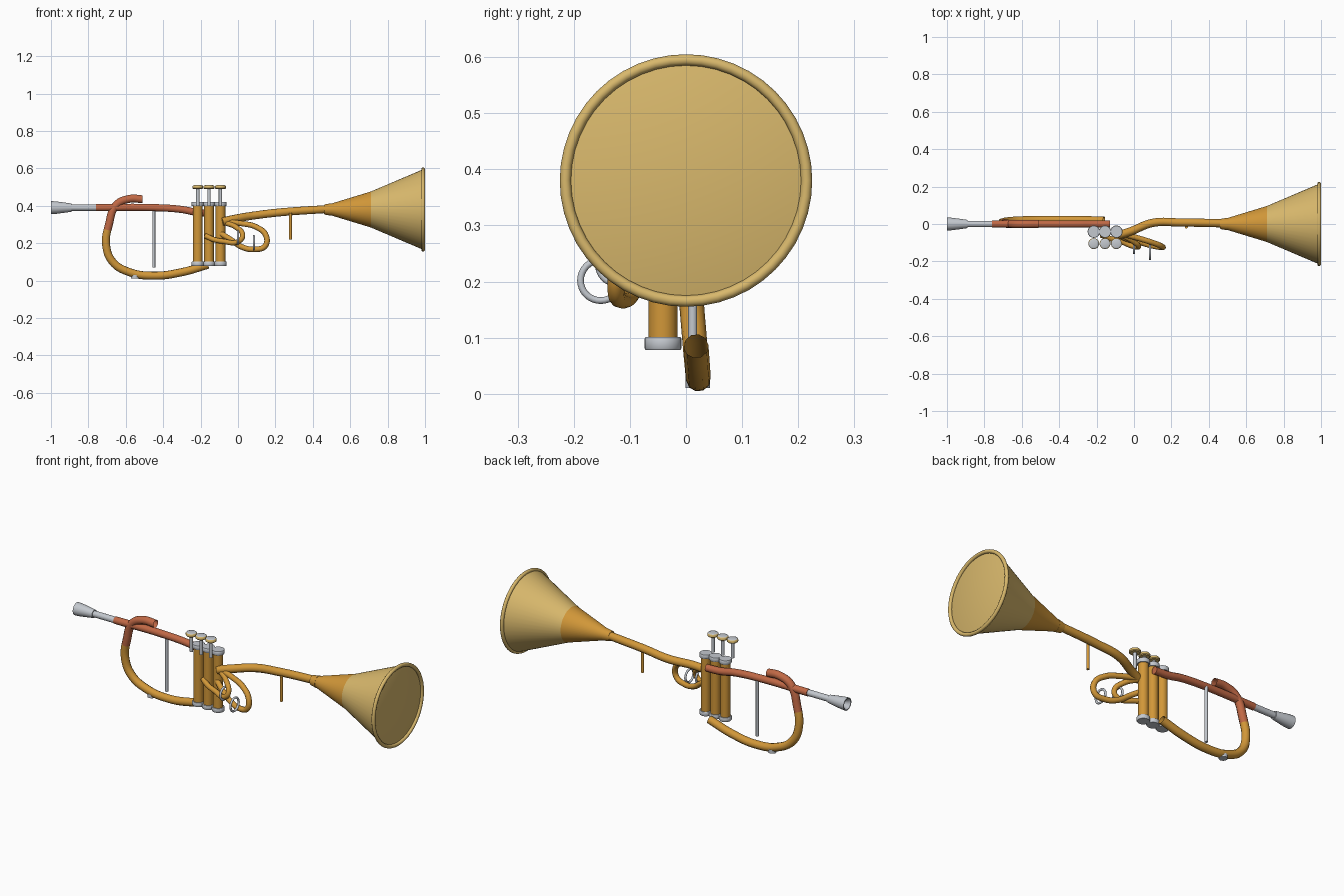
import bpy, bmesh, math
from mathutils import Vector

cube = bpy.data.objects.get("Cube")
if cube:
    bpy.data.objects.remove(cube, do_unlink=True)


def material(name, rgb):
    m = bpy.data.materials.new(name)
    m.use_nodes = True
    m.diffuse_color = (*rgb, 1)
    bsdf = next(n for n in m.node_tree.nodes if n.type == 'BSDF_PRINCIPLED')
    bsdf.inputs["Base Color"].default_value = (*rgb, 1)
    return m


GOLD = material("warm gold", (0.64, 0.31, 0.04))
PALE = material("pale gold", (0.69, 0.48, 0.15))
COPPER = material("copper", (0.53, 0.14, 0.06))
SILVER = material("silver", (0.55, 0.58, 0.62))


def smooth(obj):
    bpy.ops.object.select_all(action='DESELECT')
    obj.select_set(True)
    bpy.context.view_layer.objects.active = obj
    bpy.ops.object.shade_smooth_by_angle(angle=math.radians(40))


def lathe(name, profile, axis, origin, mats, sides=24, bands=None):
    """Revolve (distance, radius) pairs about an axis; bands picks a material per segment."""
    bm = bmesh.new()
    turn = Vector((0, 0, 1)).rotation_difference(Vector(axis))
    rings = []
    for d, r in profile:
        ring = []
        for i in range(sides):
            a = math.tau * i / sides
            p = turn @ Vector((r * math.cos(a), r * math.sin(a), d))
            ring.append(bm.verts.new(p + Vector(origin)))
        rings.append(ring)
    for s, (a, b) in enumerate(zip(rings, rings[1:])):
        for i in range(sides):
            j = (i + 1) % sides
            f = bm.faces.new((a[i], a[j], b[j], b[i]))
            f.material_index = bands[s] if bands else 0
    for ring, s in ((rings[0][::-1], 0), (rings[-1], -1)):
        bm.faces.new(ring).material_index = bands[s] if bands else 0
    me = bpy.data.meshes.new(name)
    bm.to_mesh(me)
    bm.free()
    obj = bpy.data.objects.new(name, me)
    bpy.context.collection.objects.link(obj)
    for m in mats:
        me.materials.append(m)
    smooth(obj)
    return obj


def tube(name, points, radius, mat, caps=True):
    """Smooth round pipe through the points."""
    cu = bpy.data.curves.new(name, 'CURVE')
    cu.dimensions = '3D'
    cu.bevel_depth = radius
    cu.bevel_resolution = 3
    cu.resolution_u = 8
    cu.use_fill_caps = caps
    sp = cu.splines.new('BEZIER')
    sp.bezier_points.add(len(points) - 1)
    for bp, p in zip(sp.bezier_points, points):
        bp.co = p
        bp.handle_left_type = bp.handle_right_type = 'AUTO'
    cu.materials.append(mat)
    obj = bpy.data.objects.new(name, cu)
    bpy.context.collection.objects.link(obj)
    bpy.ops.object.select_all(action='DESELECT')
    obj.select_set(True)
    bpy.context.view_layer.objects.active = obj
    bpy.ops.object.convert(target='MESH')
    obj = bpy.context.view_layer.objects.active
    smooth(obj)
    return obj


def rod(name, base, length, radius, mat):
    return lathe(name, [(0, radius), (length, radius)], (0, 0, 1), base, [mat], 16)


def ring(name, center, major, minor, mat, segments=32):
    bpy.ops.mesh.primitive_torus_add(location=center, rotation=(0, math.pi / 2, 0),
                                     major_radius=major, minor_radius=minor,
                                     major_segments=segments, minor_segments=12)
    obj = bpy.context.active_object
    obj.name = name
    obj.data.materials.append(mat)
    smooth(obj)


# Mouthpiece with a shallow cup
lathe("mouthpiece", [(0.03, 0.012), (0, 0.03), (0, 0.035), (0.03, 0.033), (0.11, 0.022),
                     (0.11, 0.017), (0.25, 0.017)],
      (1, 0, 0), (-1, 0, 0.39), [SILVER])

# Copper lead pipe running behind the valves
tube("lead_pipe", [(-0.76, 0, 0.39), (-0.45, 0, 0.39), (-0.3, 0, 0.38),
                   (-0.22, 0, 0.365), (-0.13, 0, 0.36)], 0.02, COPPER)

# Large rear loop, copper above and gold below
loop = tube("rear_loop", [(-0.51, 0, 0.435), (-0.58, 0, 0.437), (-0.65, 0, 0.405),
                          (-0.69, 0.003, 0.3), (-0.705, 0.008, 0.19), (-0.67, 0.015, 0.1),
                          (-0.58, 0.02, 0.045), (-0.45, 0.022, 0.026),
                          (-0.3, 0.021, 0.045), (-0.16, 0.018, 0.085)], 0.022, GOLD, False)
loop.data.materials.append(COPPER)
for f in loop.data.polygons:
    f.material_index = 1 if f.center.z > 0.27 else 0

# Loop brace and water key
rod("loop_brace", (-0.45, 0.012, 0.07), 0.31, 0.008, SILVER)
rod("water_key", (-0.55, 0.021, 0.01), 0.02, 0.022, SILVER)

# Three valves, each with caps, stem and button
for n, x in enumerate((-0.215, -0.155, -0.094), 1):
    rod(f"valve_casing_{n}", (x, -0.041, 0.09), 0.32, 0.026, GOLD)
    for part, z in (("bottom", 0.078), ("top", 0.398)):
        lathe(f"valve_{part}_cap_{n}",
              [(0, 0.031), (0.003, 0.033), (0.02, 0.033), (0.023, 0.031)],
              (0, 0, 1), (x, -0.041, z), [SILVER])
    rod(f"valve_stem_{n}", (x, -0.105, 0.4), 0.095, 0.009, SILVER)
    lathe(f"valve_button_{n}",
          [(0, 0.025), (0.004, 0.029), (0.014, 0.029), (0.018, 0.026), (0.02, 0.02)],
          (0, 0, 1), (x, -0.105, 0.49), [PALE, SILVER], bands=[0, 0, 0, 1])

# Two slide loops with finger rings
tube("long_slide", [(-0.07, -0.05, 0.315), (0.02, -0.075, 0.305), (0.1, -0.1, 0.285),
                    (0.15, -0.12, 0.24), (0.145, -0.125, 0.185), (0.09, -0.115, 0.167),
                    (0.02, -0.095, 0.18), (-0.04, -0.08, 0.22), (-0.09, -0.055, 0.25)],
     0.015, GOLD)
tube("short_slide", [(-0.07, -0.055, 0.31), (-0.01, -0.09, 0.285), (0.025, -0.12, 0.24),
                     (0.0, -0.12, 0.208), (-0.08, -0.09, 0.21), (-0.13, -0.077, 0.22),
                     (-0.175, -0.06, 0.24)], 0.014, GOLD)
ring("short_slide_ring", (0.0, -0.122, 0.23), 0.034, 0.006, SILVER)
ring("long_slide_ring", (0.085, -0.152, 0.202), 0.036, 0.006, SILVER)

# Bell pipe leaving the third valve, with a hanging hook
tube("bell_pipe", [(-0.085, -0.06, 0.315), (-0.02, -0.04, 0.33), (0.1, 0.006, 0.35),
                   (0.25, 0.008, 0.367), (0.47, 0.004, 0.382)], 0.022, GOLD)
rod("bell_hook", (0.28, -0.016, 0.22), 0.14, 0.008, GOLD)

# Flared bell with closed face and rolled rim
lathe("bell", [(0.46, 0.025), (0.5, 0.032), (0.71, 0.096), (0.985, 0.213), (0.988, 0.205)],
      (1, 0, 0), (0, 0, 0.38), [GOLD, PALE], 48, bands=[0, 0, 1, 1])
lathe("bell_ferrule", [(0.462, 0.027), (0.498, 0.033)], (1, 0, 0), (0, 0, 0.38), [GOLD])
ring("bell_rim", (0.99, 0, 0.38), 0.215, 0.01, PALE, 48)
